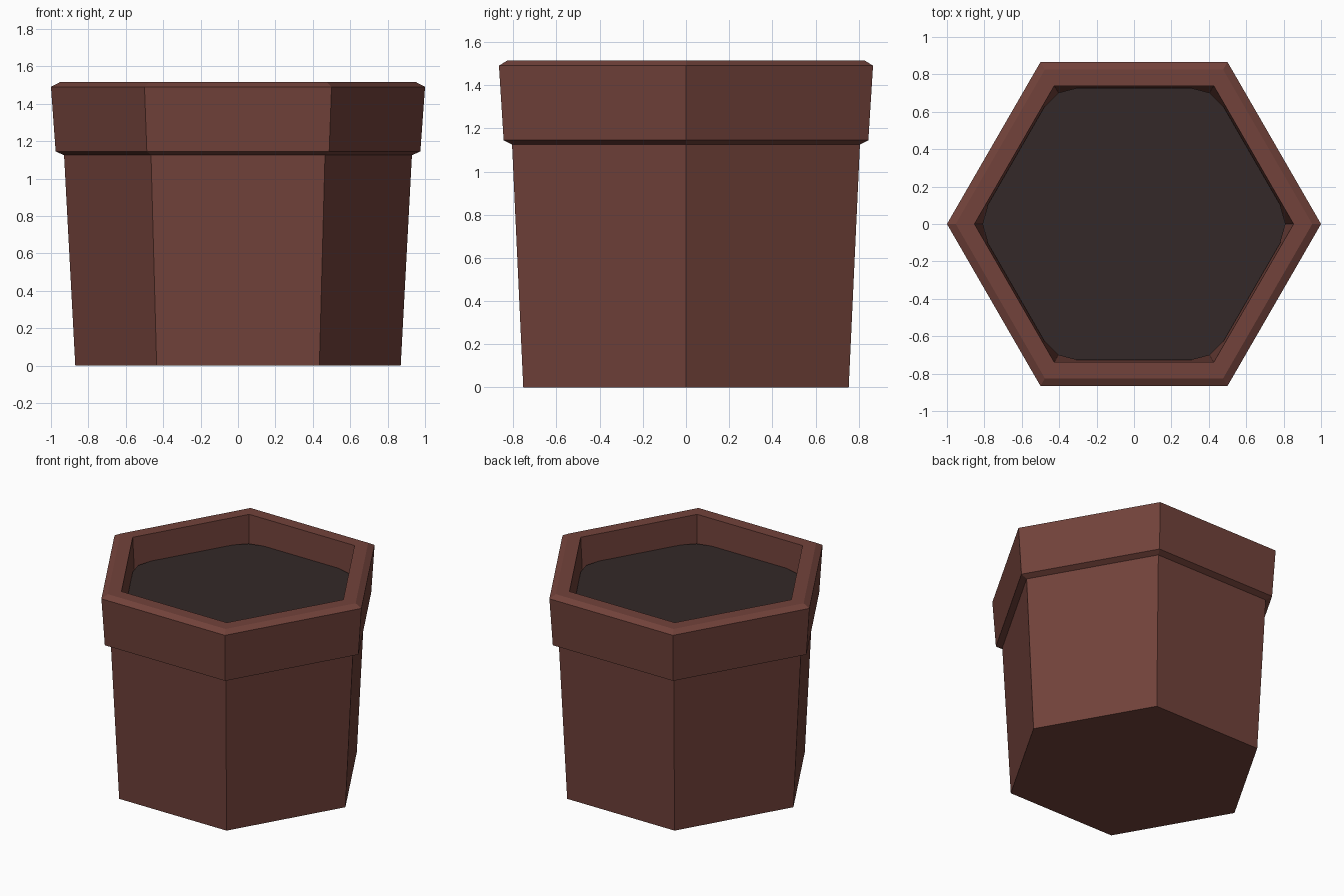
import bpy
import bmesh
from math import cos, sin, radians

cube = bpy.data.objects.get("Cube")
if cube:
    bpy.data.objects.remove(cube, do_unlink=True)


def material(name, rgb):
    mat = bpy.data.materials.new(name)
    mat.use_nodes = True
    mat.diffuse_color = (*rgb, 1)
    mat.node_tree.nodes["Principled BSDF"].inputs["Base Color"].default_value = (*rgb, 1)
    return mat


def ring(bm, polar, z):
    return [bm.verts.new((r * cos(radians(a)), r * sin(radians(a)), z)) for r, a in polar]


def finish(bm, name, mat):
    mesh = bpy.data.meshes.new(name)
    bm.to_mesh(mesh)
    bm.free()
    mesh.materials.append(mat)
    obj = bpy.data.objects.new(name, mesh)
    bpy.context.collection.objects.link(obj)
    return obj


terracotta = material("dark terracotta", (0.168, 0.055, 0.043))
earth = material("dark soil", (0.033, 0.022, 0.021))

# Hexagonal pot: (corner radius, height) from the base, over the rim, to the inner floor
profile = [(0.87, 0), (0.93, 1.125), (0.975, 1.145), (1.0, 1.49),
           (0.953, 1.515), (0.853, 1.515), (0.78, 0.2)]
bm = bmesh.new()
rings = [ring(bm, [(r, 60 * i) for i in range(6)], z) for r, z in profile]
for low, high in zip(rings, rings[1:]):
    for i in range(6):
        j = (i + 1) % 6
        bm.faces.new((low[i], low[j], high[j], high[i]))
bm.faces.new(rings[0][::-1])
bm.faces.new(rings[-1])
finish(bm, "pot", terracotta)

# Soil: hexagon with softened corners, sunk below the rim
bm = bmesh.new()
outline = [(r, 60 * i + a) for i in range(6)
           for r, a in ((0.788, -7.5), (0.81, 0), (0.788, 7.5))]
bm.faces.new(ring(bm, outline, 1.32))
finish(bm, "soil", earth)
